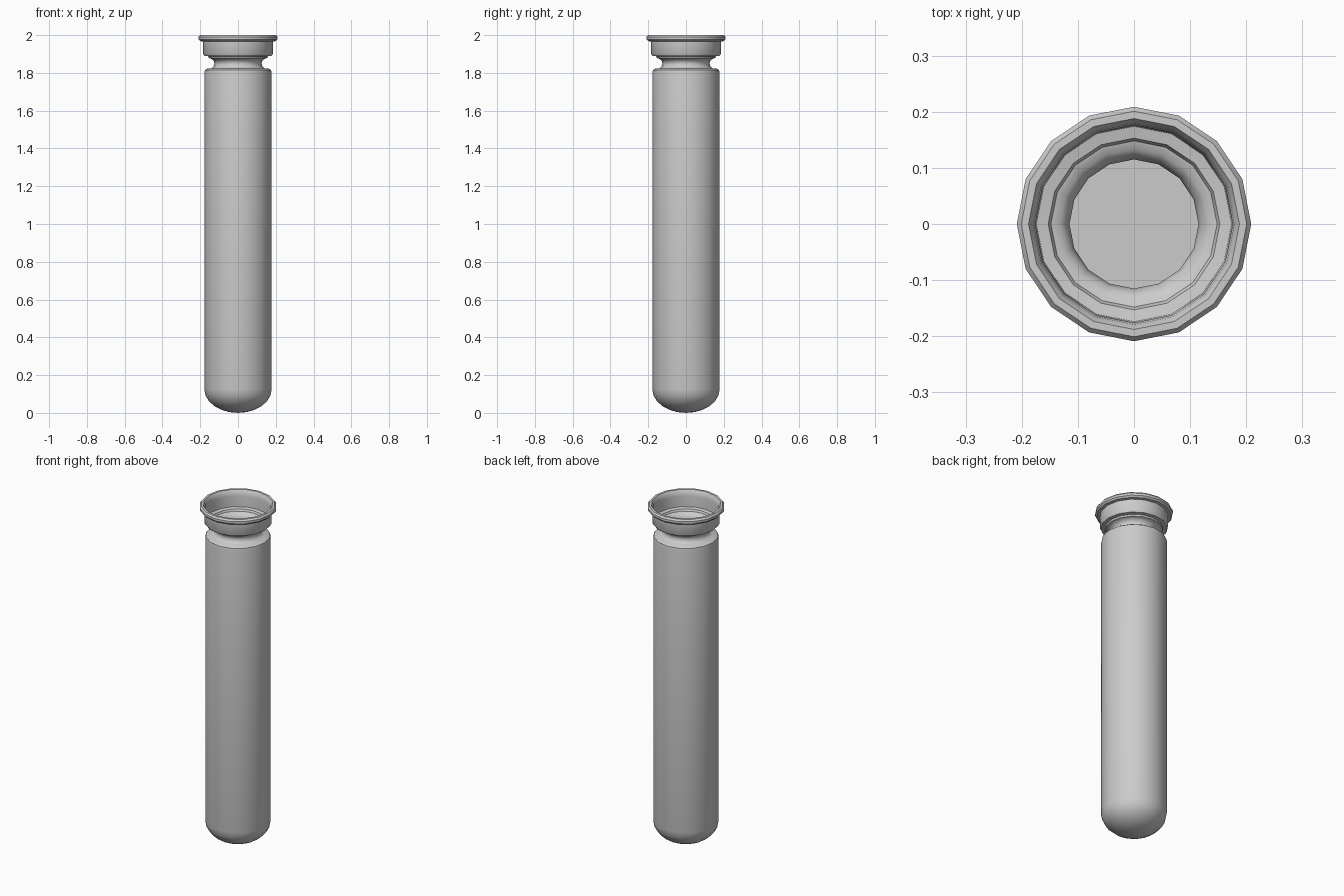
import bpy, bmesh, math

if "Cube" in bpy.data.objects:
    bpy.data.objects.remove(bpy.data.objects["Cube"])

SIDES = 16


def lathe(name, profile, angle=35):
    """Revolve an (r, z) profile about z; both ends close on a centre point."""
    bm = bmesh.new()
    rings = []
    for r, z in profile:
        if r == 0:
            rings.append([bm.verts.new((0, 0, z))] * SIDES)
        else:
            rings.append([bm.verts.new((r * math.cos(math.tau * i / SIDES),
                                        r * math.sin(math.tau * i / SIDES), z))
                          for i in range(SIDES)])
    for a, b in zip(rings, rings[1:]):
        for i in range(SIDES):
            j = (i + 1) % SIDES
            bm.faces.new(list(dict.fromkeys((a[i], a[j], b[j], b[i]))))
    bmesh.ops.recalc_face_normals(bm, faces=bm.faces)
    mesh = bpy.data.meshes.new(name)
    bm.to_mesh(mesh)
    bm.free()
    obj = bpy.data.objects.new(name, mesh)
    bpy.context.collection.objects.link(obj)
    bpy.context.view_layer.objects.active = obj
    obj.select_set(True)
    bpy.ops.object.shade_smooth_by_angle(angle=math.radians(angle))
    obj.select_set(False)
    return obj


# Rounded bottom
outer = [(0, 0)]
for k in range(1, 7):
    a = math.pi / 2 * k / 6
    outer.append((0.178 * math.sin(a), 0.125 * (1 - math.cos(a))))

# Outer wall, shoulder, neck, collar and rolled rim
outer += [(0.178, 1.80), (0.175, 1.815), (0.165, 1.822), (0.142, 1.824),
          (0.130, 1.833), (0.125, 1.848), (0.128, 1.862), (0.143, 1.876),
          (0.155, 1.878), (0.157, 1.888), (0.178, 1.890), (0.184, 1.90),
          (0.184, 1.966), (0.200, 1.968), (0.209, 1.977), (0.209, 1.990),
          (0.201, 2.0), (0.188, 2.0), (0.184, 1.993)]

# Inside of the collar, neck, wall and flat inner floor
inner = [(0.179, 1.985), (0.176, 1.965), (0.174, 1.903), (0.153, 1.899),
         (0.148, 1.888), (0.133, 1.884), (0.121, 1.870), (0.115, 1.850),
         (0.118, 1.832), (0.135, 1.815), (0.160, 1.812), (0.168, 1.80),
         (0.168, 0.13), (0.150, 0.07), (0.118, 0.04), (0, 0.04)]

lathe("tube", outer + inner)
